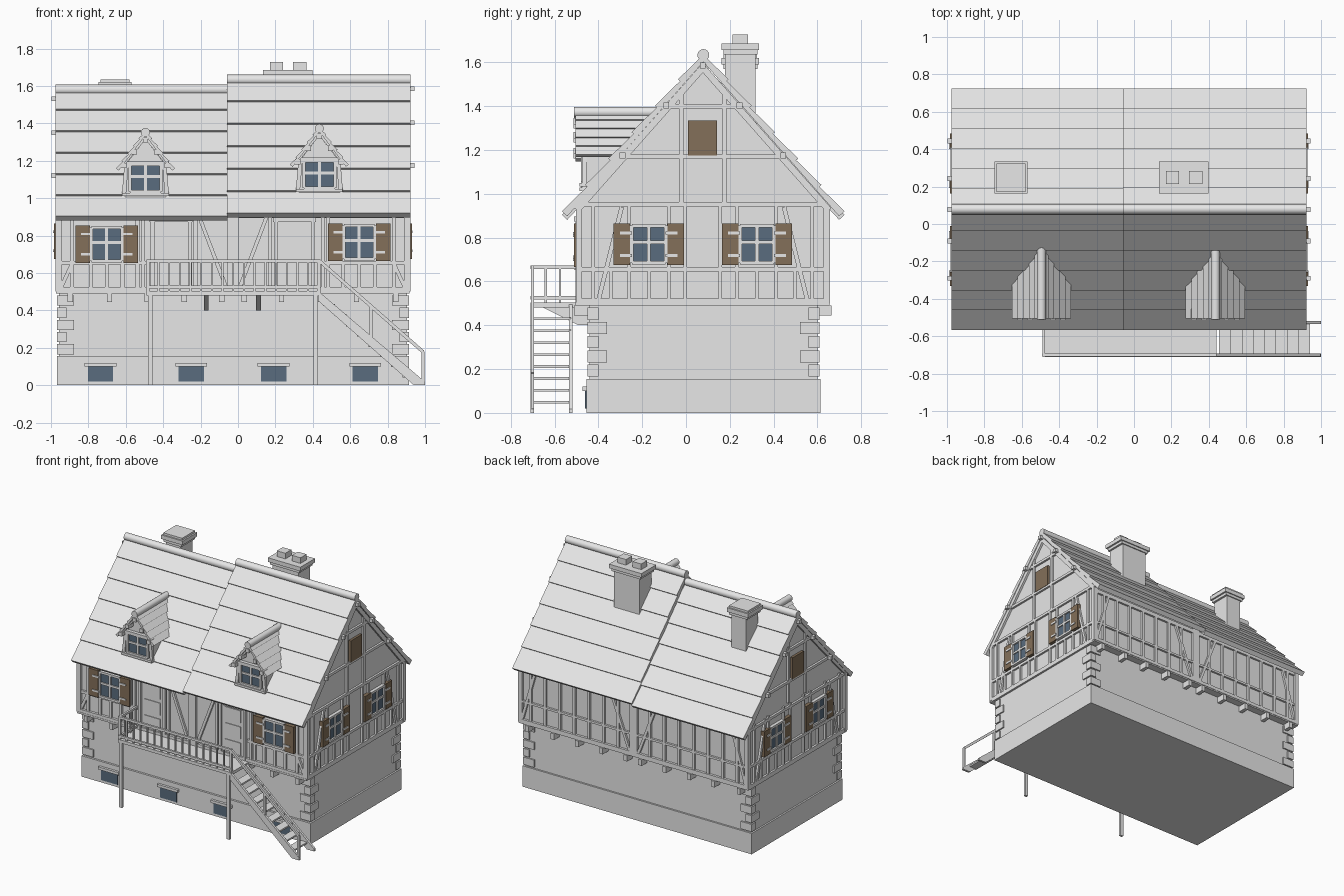
import bpy, bmesh, math
from mathutils import Vector as V

cube = bpy.data.objects.get("Cube")
if cube:
    bpy.data.objects.remove(cube)

COLOURS = {"plain_grey": (0.8, 0.8, 0.8), "shutter_brown": (0.23, 0.16, 0.10), "glass_blue": (0.10, 0.15, 0.21)}
mats = {}
for name, c in COLOURS.items():
    m = mats[name] = bpy.data.materials.new(name)
    m.use_nodes = True
    m.diffuse_color = (*c, 1)
    m.node_tree.nodes["Principled BSDF"].inputs["Base Color"].default_value = (*c, 1)

parts = {}
X, Y, Z = V((1, 0, 0)), V((0, 1, 0)), V((0, 0, 1))
MID = -0.027  # party line between the two houses


def prism(part, ring, offset):
    """Sweep a flat ring of points along an offset, into the named part."""
    bm = parts.setdefault(part, bmesh.new())
    lo = [bm.verts.new(p) for p in ring]
    hi = [bm.verts.new(V(p) + V(offset)) for p in ring]
    bm.faces.new(lo)
    bm.faces.new(hi[::-1])
    for i in range(len(lo)):
        j = (i + 1) % len(lo)
        bm.faces.new((lo[i], hi[i], hi[j], lo[j]))


def box(part, x0, x1, y0, y1, z0, z1):
    prism(part, [(x0, y0, z0), (x1, y0, z0), (x1, y1, z0), (x0, y1, z0)], (0, 0, z1 - z0))


def tube(part, a, b, r, up=Z):
    side = (V(b) - V(a)).normalized().cross(up)
    ring = [V(a) + r * (side * math.cos(t) + up * math.sin(t))
            for t in (k * math.pi / 8 for k in range(16))]
    prism(part, ring, V(b) - V(a))


# A wall frame is (origin, across, outward); u runs across it and v runs up.
def panel(part, wall, u0, u1, v0, v1, depth):
    o, a, n = wall
    prism(part, [o + a * u + Z * v for u, v in ((u0, v0), (u1, v0), (u1, v1), (u0, v1))], n * depth)


def strut(part, wall, p, q, w=0.02, depth=0.015):
    o, a, n = wall
    p, q = (o + a * u + Z * v for u, v in (p, q))
    s = (q - p).normalized().cross(n) * w / 2
    prism(part, [p - s, p + s, q + s, q - s], n * depth)


def window(wall, u, v, w, h, shutter=0):
    """Glazed casement with frame, glazing bars, sill and optional shutters."""
    panel("window_glass", wall, u - w / 2, u + w / 2, v, v + h, 0.012)
    for e in (-1, 1):
        strut("window_frame", wall, (u + e * w / 2, v), (u + e * w / 2, v + h), 0.016, 0.024)
        strut("window_frame", wall, (u - w / 2, v + h * (e > 0)), (u + w / 2, v + h * (e > 0)), 0.016, 0.024)
        if shutter:
            inner, outer = sorted((u + e * (w / 2 + 0.008), u + e * (w / 2 + shutter)))
            panel("shutters", wall, inner, outer, v - 0.01, v + h + 0.01, 0.026)
            for f in (0.2, 0.8):
                strut("shutter_hinges", wall, (u + e * w / 2, v + h * f),
                      (u + e * (w / 2 + shutter * 0.65), v + h * f), 0.013, 0.031)
    strut("window_frame", wall, (u, v), (u, v + h), 0.016, 0.02)
    strut("window_frame", wall, (u - w / 2, v + h * 0.55), (u + w / 2, v + h * 0.55), 0.016, 0.02)


def boards(eave, peak, rows, step, thick):
    """Saw-toothed outline of overlapping roof boards, eave to peak."""
    e, p = V(eave), V(peak)
    d = p - e
    n = V((-d.y, d.x)).normalized() * (1 if d.x > 0 else -1)
    pts = []
    for i in range(rows):
        pts += [e + d * (i / rows) + n * step, e + d * ((i + 1) / rows)]
    return pts + [p - n * thick, e - n * thick]


def dormer(cx, z):
    """Gabled dormer whose sill height is z."""
    ring = [(-0.11, -0.04), (0.11, -0.04), (0.11, 0.15), (0, 0.29), (-0.11, 0.15)]
    prism("dormer_walls", [(cx + u, -0.455, z + v) for u, v in ring], (0, 0.3, 0))
    wall = (V((cx, -0.455, z)), X, -Y)
    window(wall, 0, 0.01, 0.165, 0.145)
    panel("dormer_frame", wall, -0.125, 0.125, -0.012, 0.004, 0.03)
    panel("dormer_frame", wall, -0.115, 0.115, 0.155, 0.172, 0.025)
    for e in (-1, 1):
        strut("dormer_frame", wall, (e * 0.115, -0.01), (e * 0.1, 0.17), 0.022, 0.02)
        strut("dormer_frame", wall, (e * 0.13, 0.145), (0, 0.305), 0.02, 0.035)
        out = boards((cx + e * 0.152, z + 0.13), (cx, z + 0.33), 5, 0.008, 0.012)
        prism("dormer_roof", [(p.x, -0.505, p.y) for p in out], (0, 0.37, 0))
        for u, v in ((0.115, 0.15), (0.06, 0.222)):
            panel("dormer_frame", wall, e * u - 0.014, e * u + 0.014, v - 0.014, v + 0.014, 0.058)
    panel("dormer_frame", wall, -0.014, 0.014, 0.272, 0.3, 0.058)
    tube("dormer_ridge", (cx, -0.51, z + 0.327), (cx, -0.12, z + 0.327), 0.024)


def house(s, drop, roof_start):
    """One half of the pair; s is its side and drop lowers its roof."""
    px = lambda u: MID + s * u
    front = (V((MID, -0.485, 0)), X * s, -Y)
    back = (V((MID, 0.64, 0)), X * s, Y)
    gable = (V((px(0.93), 0.077, 0)), Y, X * s)

    # Plinth, stone storey and corner stones
    for part, u, y0, y1, z0, z1 in (("plinth", 0.942, -0.455, 0.613, 0, 0.155),
                                    ("stone_walls", 0.93, -0.44, 0.6, 0.155, 0.49),
                                    ("jetty_floor", 0.945, -0.505, 0.655, 0.49, 0.503)):
        box(part, *sorted((px(0), px(u))), y0, y1, z0, z1)
    for i in range(5):
        wide = 0.09 if i % 2 == 0 else 0.05
        z = 0.165 + i * 0.065
        for y, d in ((-0.45, 1), (0.61, -1)):
            box("corner_stones", *sorted((px(0.94), px(0.94 - wide))),
                *sorted((y, y + d * (0.14 - wide))), z, z + 0.055)

    # Upper storey walls up to the gable
    ring = [(-0.485, 0.5), (-0.485, 0.93), (0.077, 1.58 - drop), (0.64, 0.93), (0.64, 0.5)]
    prism("upper_walls", [(px(0), y, z) for y, z in ring], X * s * 0.93)

    # Timber framing on the long walls
    for wall in (front, back):
        strut("timber_frame", wall, (0, 0.512), (0.945, 0.512), 0.025, 0.018)
        strut("timber_frame", wall, (0, 0.91), (0.945, 0.91), 0.03)
        for u in (0.015, 0.93):
            strut("timber_frame", wall, (u, 0.5), (u, 0.93), 0.03, 0.018)
        strut("timber_frame", wall, (0.035, 0.52), (0.18, 0.9))
        for u in (0.06, 0.26, 0.46, 0.66, 0.87):
            panel("joist_ends", wall, u - 0.014, u + 0.014, 0.445, 0.49, 0.025)
            panel("joist_ends", wall, u - 0.014, u + 0.014, 0.445, 0.49, -0.06)
    strut("timber_frame", front, (0.45, 0.655), (0.945, 0.655))
    strut("timber_frame", front, (0.86, 0.65), (0.925, 0.51))
    strut("timber_frame", back, (0, 0.655), (0.945, 0.655), 0.016)
    strut("timber_frame", back, (0.92, 0.52), (0.81, 0.9))
    for u in (0.2, 0.48, 0.51, 0.86):
        strut("timber_frame", front, (u, 0.5), (u, 0.92))
    for u in (0.59, 0.675, 0.76):
        strut("timber_frame", front, (u, 0.5), (u, 0.66))
    for k in range(7):
        strut("timber_frame", back, (0.13 + k * 0.12, 0.5), (0.13 + k * 0.12, 0.92))

    # Front door and window
    panel("doors", front, 0.235, 0.425, 0.5, 0.88, 0.006)
    for v in (0.53, 0.65, 0.77):
        panel("doors", front, 0.265, 0.395, v, v + 0.09, 0.011)
    for u in (0.23, 0.43):
        strut("door_frames", front, (u, 0.5), (u, 0.88), 0.02, 0.02)
    strut("door_frames", front, (0.215, 0.885), (0.445, 0.885), 0.022, 0.026)
    window(front, 0.675, 0.675 - drop / 5, 0.165, 0.18, 0.085)

    # Timber framing on the gable end
    for v, half in ((0.512, 0.577), (0.655, 0.577), (0.952 - drop / 2, 0.56),
                    (1.17 - drop, 0.365), (1.4 - drop, 0.165)):
        strut("timber_frame", gable, (-half, v), (half, v))
    for e in (-1, 1):
        strut("timber_frame", gable, (e * 0.565, 0.5), (e * 0.565, 0.94), 0.028, 0.018)
        strut("timber_frame", gable, (e * 0.475, 0.52), (e * 0.37, 0.94))
        strut("timber_frame", gable, (e * 0.575, 0.925), (0, 1.575 - drop), 0.03, 0.016)
        strut("timber_frame", gable, (e * 0.098, 0.96), (e * 0.098, 1.46 - drop))
        for u in (0.08, 0.155, 0.335, 0.5):
            strut("timber_frame", gable, (e * u, 0.5), (e * u, 0.95), 0.016)
        strut("timber_frame", gable, (e * 0.245, 0.5), (e * 0.245, 0.66), 0.016)
        strut("timber_frame", gable, (e * 0.42, 0.5), (e * 0.42, 0.66), 0.016)
        window(gable, e * 0.247, 0.685, 0.155, 0.17, 0.083)
        for u, v in ((0.367, 1.175), (0.167, 1.403)):
            panel("purlin_ends", gable, e * u - 0.013, e * u + 0.013, v - drop - 0.013, v - drop + 0.013, 0.04)
    panel("purlin_ends", gable, -0.013, 0.013, 1.572 - drop, 1.598 - drop, 0.04)
    panel("attic_shutter", gable, -0.068, 0.064, 1.175 - drop, 1.335 - drop, 0.018)

    # Board roof and round ridge
    end = X * s * (0.95 - roof_start)
    for y in (-0.558, 0.715):
        out = boards((y, 0.912 - drop * 0.3), (0.079, 1.635 - drop), 6, 0.012, 0.022)
        prism("roof_boards", [(px(roof_start), p.x, p.y) for p in out], end)
    a = V((px(roof_start), 0.079, 1.633 - drop))
    tube("roof_ridge", a, a + end, 0.027)


house(1, 0, -0.033)
house(-1, 0.053, 0.03)
dormer(0.435, 1.045)
dormer(-0.495, 1.025)

# Chimneys
for cx, hx, top in ((0.266, 0.105, 1.685), (-0.657, 0.06, 1.62)):
    box("chimneys", cx - hx, cx + hx, 0.178, 0.318, 1.2, top - 0.02)
    box("chimney_caps", cx - hx - 0.015, cx + hx + 0.015, 0.17, 0.326, top - 0.05, top - 0.03)
    box("chimney_caps", cx - hx - 0.028, cx + hx + 0.028, 0.162, 0.334, top - 0.03, top)
box("chimney_caps", -0.735, -0.58, 0.172, 0.324, 1.62, 1.635)
for x in (0.205, 0.33):
    box("chimney_pots", x - 0.035, x + 0.035, 0.213, 0.283, 1.68, 1.727)

# Cellar windows with lintels
plinth_front = (V((0, -0.455, 0)), X, -Y)
for x in (-0.735, -0.25, 0.19, 0.68):
    panel("cellar_glass", plinth_front, x - 0.068, x + 0.068, 0.02, 0.1, 0.005)
    panel("cellar_lintels", plinth_front, x - 0.085, x + 0.085, 0.1, 0.12, 0.018)

# Balcony with legs, braces and railing
box("balcony_floor", -0.49, 0.44, -0.71, -0.5, 0.48, 0.503)
rail = (V((0, -0.693, 0)), X, -Y)
for x in (-0.47, 0.415):
    panel("balcony_legs", rail, x - 0.012, x + 0.012, 0, 0.48, 0.017)
for v in (0.525, 0.665):
    strut("balcony_railing", rail, (-0.49, v), (0.44, v), 0.017)
    box("balcony_railing", -0.49, -0.475, -0.71, -0.5, v - 0.008, v + 0.008)
for k in range(17):
    x = -0.483 + k * 0.0572
    w = 0.02 if k in (0, 16) else 0.01
    strut("balcony_railing", rail, (x, 0.5), (x, 0.67), w, 0.012)
for y in (-0.645, -0.58):
    box("balcony_railing", -0.487, -0.477, y, y + 0.01, 0.5, 0.66)
for x in (-0.17, 0.11):
    prism("balcony_braces", [(x - 0.013, -0.44, 0.4), (x - 0.013, -0.44, 0.48),
                             (x - 0.013, -0.65, 0.48), (x - 0.013, -0.49, 0.4)], X * 0.026)

# Stairs with stringers, treads and handrail
for y in (-0.71, -0.535):
    side = [(0.43, 0.503), (0.43, 0.45), (0.94, 0), (1, 0), (1, 0.018)]
    prism("stair_stringers", [(x, y, z) for x, z in side], Y * 0.017)
for k in range(1, 9):
    x, z = 0.44 + k * 0.0605, 0.49 - k * 0.0545
    box("stair_treads", x - 0.045, x + 0.018, -0.7, -0.525, z - 0.012, z)
strut("stair_handrail", rail, (0.435, 0.665), (0.99, 0.178), 0.018)
for x, z0, z1 in ((0.71, 0.25, 0.425), (0.99, 0, 0.18)):
    strut("stair_handrail", rail, (x, z0), (x, z1), 0.016)

# Turn every collected part into an object
special = {"window_glass": "glass_blue", "cellar_glass": "glass_blue",
           "shutters": "shutter_brown", "attic_shutter": "shutter_brown"}
for name, bm in parts.items():
    bmesh.ops.recalc_face_normals(bm, faces=bm.faces)
    mesh = bpy.data.meshes.new(name)
    bm.to_mesh(mesh)
    bm.free()
    mesh.materials.append(mats[special.get(name, "plain_grey")])
    if name.endswith("ridge"):
        mesh.shade_smooth()
        mesh.set_sharp_from_angle(angle=math.radians(40))
    bpy.context.collection.objects.link(bpy.data.objects.new(name, mesh))
